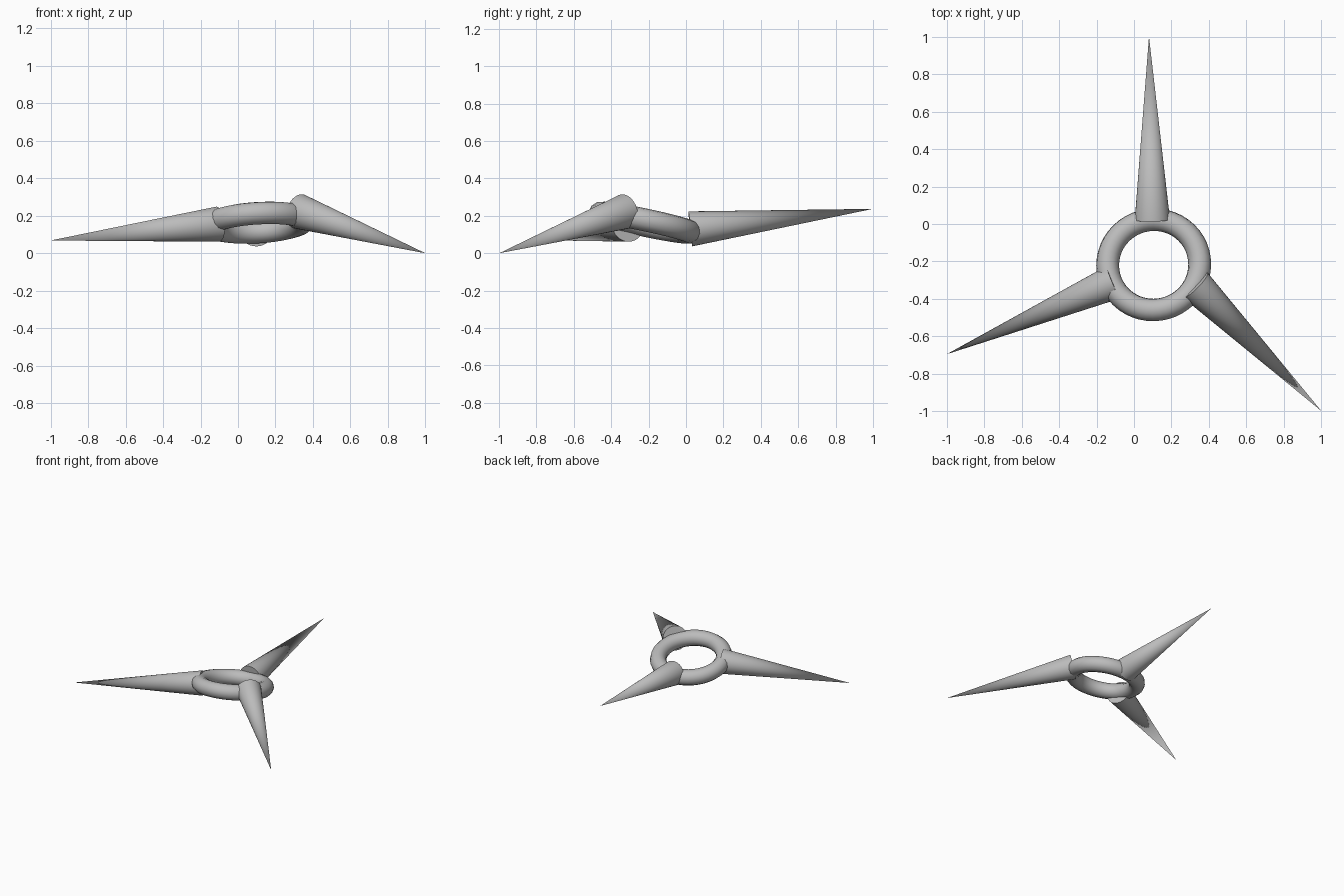
import bpy
from mathutils import Vector

cube = bpy.data.objects.get("Cube")
if cube:
    bpy.data.objects.remove(cube, do_unlink=True)

# Single grey material
grey = bpy.data.materials.new("plain grey")
grey.use_nodes = True
colour = (0.5, 0.5, 0.5, 1)
grey.diffuse_color = colour
grey.node_tree.nodes["Principled BSDF"].inputs["Base Color"].default_value = colour

UP = Vector((0, 0, 1))


def finish(name, direction):
    """Name the active object, aim its z axis along direction, and shade it."""
    obj = bpy.context.object
    obj.name = name
    obj.rotation_euler = UP.rotation_difference(direction).to_euler()
    obj.data.materials.append(grey)
    bpy.ops.object.shade_smooth_by_angle(angle=0.6)
    return obj


# Tilted ring
bpy.ops.mesh.primitive_torus_add(
    major_segments=48, minor_segments=12, major_radius=0.246, minor_radius=0.061,
    location=(0.105, -0.218, 0.163))
finish("ring", Vector((-0.06, 0.21, 1)))


def spike(name, base, tip, radius=0.094):
    """Closed cone running from its base centre to its tip."""
    base, tip = Vector(base), Vector(tip)
    axis = tip - base
    bpy.ops.mesh.primitive_cone_add(
        vertices=32, radius1=radius, radius2=0, depth=axis.length,
        location=(base + tip) / 2)
    finish(name, axis)


# Three spikes pointing outward from the ring
spike("back_spike", (0.098, 0.023, 0.13), (0.08, 1.0, 0.237))
spike("right_spike", (-0.108, -0.31, 0.155), (-1.0, -0.695, 0.068))
spike("left_spike", (0.325, -0.325, 0.223), (1.0, -0.998, 0.0))
